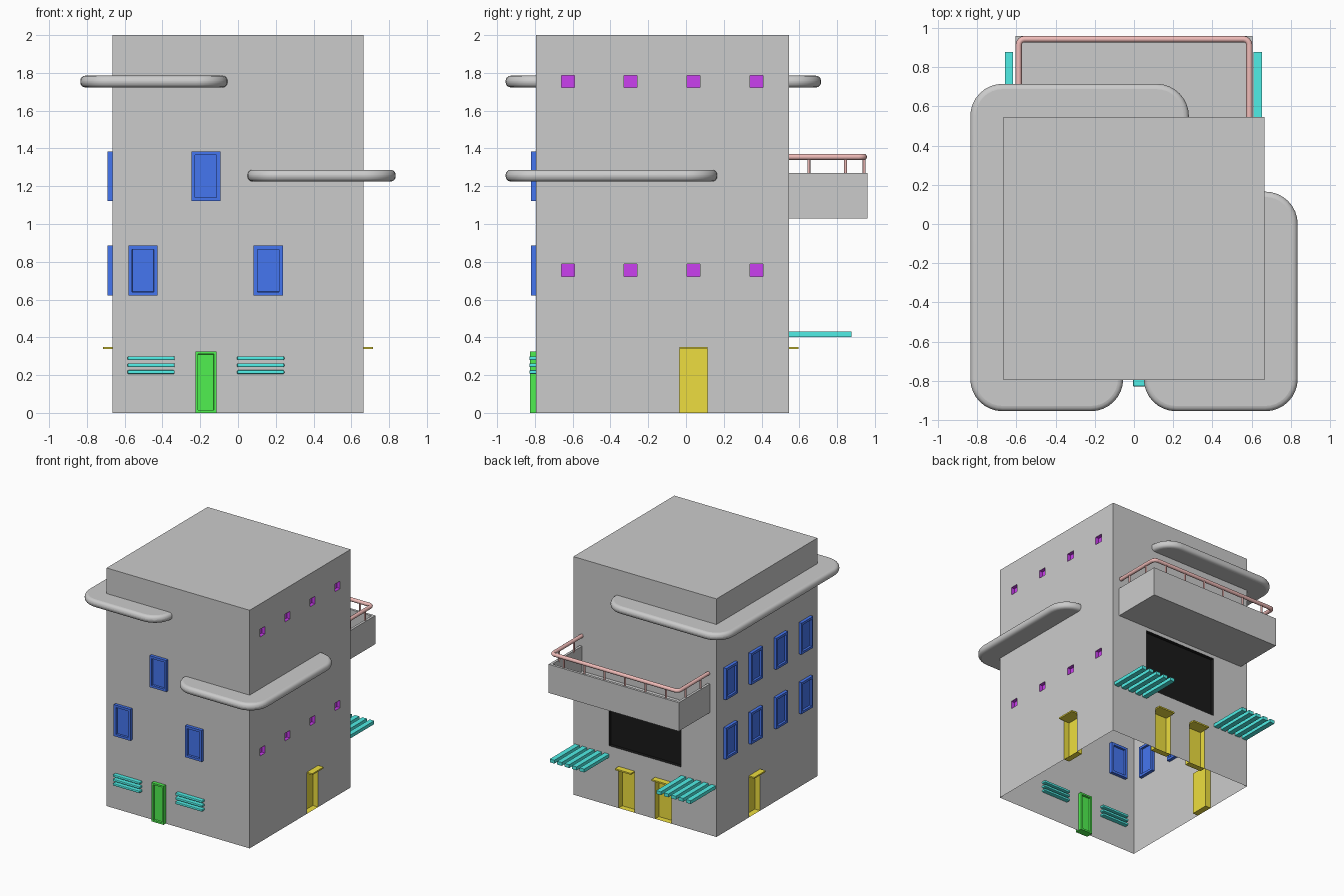
import bpy, bmesh
from math import radians, sin, cos
from mathutils import Matrix, Vector

if "Cube" in bpy.data.objects:
    bpy.data.objects.remove(bpy.data.objects["Cube"])


def material(name, rgb):
    m = bpy.data.materials.new(name)
    m.diffuse_color = (*rgb, 1)
    m.use_nodes = True
    m.node_tree.nodes["Principled BSDF"].inputs["Base Color"].default_value = m.diffuse_color
    return m


GREY = material("grey", (0.7, 0.7, 0.7))
BLUE = material("blue", (0.06, 0.18, 0.87))
GREEN = material("green", (0.08, 0.87, 0.08))
YELLOW = material("yellow", (0.85, 0.73, 0.05))
CYAN = material("cyan", (0.08, 0.85, 0.79))
PURPLE = material("purple", (0.6, 0.05, 0.87))
PINK = material("pink", (0.87, 0.5, 0.48))
BLACK = material("black", (0.01, 0.01, 0.01))

# Each wall: rotation about z and distance from the origin; local x runs along it, -y is out
WALLS = {"front": (0, 0.795), "right": (90, 0.665), "back": (180, 0.545), "left": (-90, 0.665)}


def wall_matrix(wall):
    angle, off = WALLS[wall]
    return Matrix.Rotation(radians(angle), 4, "Z") @ Matrix.Translation((0, -off, 0))


def finish(name, bm, *mats):
    me = bpy.data.meshes.new(name)
    bm.to_mesh(me)
    bm.free()
    ob = bpy.data.objects.new(name, me)
    bpy.context.collection.objects.link(ob)
    for m in mats:
        me.materials.append(m)
    return ob


def box(name, lo, hi, mat=None, wall=None, border=0, depth=0, bevel=0):
    """Box between two corners; border/depth sink a panel into its front and back."""
    bm = bmesh.new()
    lo, hi = Vector(lo), Vector(hi)
    bmesh.ops.create_cube(bm, size=1, matrix=Matrix.Translation((lo + hi) / 2) @ Matrix.Diagonal((*(hi - lo), 1)))
    if border:
        faces = [f for f in bm.faces if abs(f.normal.y) > 0.9]
        bmesh.ops.inset_individual(bm, faces=faces, thickness=border, depth=0)
        bmesh.ops.inset_individual(bm, faces=faces, thickness=0.001, depth=-depth)
    if bevel:
        bmesh.ops.bevel(bm, geom=bm.edges[:], offset=bevel, segments=2, affect="EDGES", profile=0.5)
    if wall:
        bm.transform(wall_matrix(wall))
    return finish(name, bm, *([mat] if mat else []))


# Building shell, open below, with niches (u0, u1, z0, z1, depth, material slot)
ROWS = (-0.625, -0.293, 0.04, 0.373)
door = lambda u: (u - 0.075, u + 0.075, 0, 0.34, 0.05, 1)
NICHES = {
    "front": [],
    "right": [door(0.04)] + [(y - 0.034, y + 0.034, z - 0.032, z + 0.032, 0.03, 2) for y in ROWS for z in (0.755, 1.755)],
    "back": [door(-0.17), door(0.17), (-0.335, 0.335, 0.5, 1.0, 0.03, 3)],
    "left": [door(-0.04)],
}
SPAN = {"front": (-0.665, 0.665), "right": (-0.795, 0.545), "back": (-0.665, 0.665), "left": (-0.545, 0.795)}
bm = bmesh.new()


def quad(m, pts, slot):
    f = bm.faces.new([bm.verts.new(m @ Vector(p)) for p in pts])
    f.material_index = slot


for wall, holes in NICHES.items():
    m = wall_matrix(wall)
    us = sorted({*SPAN[wall], *(h[0] for h in holes), *(h[1] for h in holes)})
    zs = sorted({0, 2, *(h[2] for h in holes), *(h[3] for h in holes)})
    for a, b in zip(us, us[1:]):
        for c, d in zip(zs, zs[1:]):
            u, z = (a + b) / 2, (c + d) / 2
            if not any(h[0] < u < h[1] and h[2] < z < h[3] for h in holes):
                quad(m, [(a, 0, c), (b, 0, c), (b, 0, d), (a, 0, d)], 0)
    for a, b, c, d, dep, slot in holes:
        ring = [(a, c), (b, c), (b, d), (a, d)]
        quad(m, [(u, dep, z) for u, z in ring], slot)
        for p, q in zip(ring, ring[1:] + ring[:1]):
            quad(m, [(p[0], 0, p[1]), (q[0], 0, q[1]), (q[0], dep, q[1]), (p[0], dep, p[1])], slot)
quad(Matrix(), [(-0.665, -0.795, 2), (0.665, -0.795, 2), (0.665, 0.545, 2), (-0.665, 0.545, 2)], 0)
bmesh.ops.remove_doubles(bm, verts=bm.verts[:], dist=1e-5)
finish("building", bm, GREY, YELLOW, PURPLE, BLACK)

# Canopies over the yellow doors
for wall, u in (("right", 0.04), ("left", -0.04), ("back", -0.17), ("back", 0.17)):
    box("door_canopy", (u - 0.075, -0.05, 0.338), (u + 0.075, 0.05, 0.35), YELLOW, wall)


# Framed windows and the front door
def window(wall, u, z):
    box("window", (u - 0.077, -0.026, z - 0.132), (u + 0.077, 0.026, z + 0.132), BLUE, wall, 0.028, 0.018)


for u, z in ((-0.503, 0.753), (0.16, 0.753), (-0.17, 1.253)):
    window("front", u, z)
for y in ROWS:
    for z in (0.753, 1.253):
        window("left", -y, z)
box("front_door", (-0.226, -0.03, 0), (-0.114, 0.03, 0.325), GREEN, "front", 0.02, 0.018)

# Slats beside the front door
for x in (-0.46, 0.12):
    for z in (0.216, 0.252, 0.289):
        box("front_slat", (x - 0.125, -0.034, z - 0.01), (x + 0.125, 0.034, z + 0.01), CYAN, "front", bevel=0.006)

# Slatted sunshades at the back
for x0 in (0.332, -0.658):
    for i in range(5):
        x = x0 + i * 0.0695
        box("sunshade_slat", (x, 0.53, 0.402), (x + 0.042, 0.877, 0.43), CYAN)

# Balcony tray, its inner rim hidden in the wall
bm = bmesh.new()
bmesh.ops.create_cube(bm, size=1, matrix=Matrix.Translation((0, 0.7375, 1.15)) @ Matrix.Diagonal((1.21, 0.445, 0.24, 1)))
top = [f for f in bm.faces if f.normal.z > 0.9]
bmesh.ops.inset_individual(bm, faces=top, thickness=0.03, depth=0)
bmesh.ops.inset_individual(bm, faces=top, thickness=0.001, depth=-0.21)
finish("balcony", bm)


def arc(cx, cy, r, a0, a1, n=8):
    return [(cx + r * cos(radians(a0 + (a1 - a0) * i / n)), cy + r * sin(radians(a0 + (a1 - a0) * i / n)))
            for i in range(n + 1)]


# Handrail and its posts
path = [(0.588, 0.54)] + arc(0.558, 0.913, 0.03, 0, 90, 4) + arc(-0.558, 0.913, 0.03, 90, 180, 4) + [(-0.588, 0.54)]
cu = bpy.data.curves.new("handrail", "CURVE")
cu.dimensions = "3D"
cu.bevel_depth = 0.016
cu.bevel_resolution = 3
cu.use_fill_caps = True
sp = cu.splines.new("POLY")
sp.points.add(len(path) - 1)
for p, (x, y) in zip(sp.points, path):
    p.co = (x, y, 1.355, 1)
cu.materials.append(PINK)
bpy.context.collection.objects.link(bpy.data.objects.new("handrail", cu))
posts = [(s * x, 0.943) for s in (-1, 1) for x in (0.095, 0.285, 0.475)]
posts += [(s * 0.588, y) for s in (-1, 1) for y in (0.65, 0.845)]
for x, y in posts:
    bm = bmesh.new()
    bmesh.ops.create_cone(bm, segments=10, radius1=0.008, radius2=0.008, depth=0.1, cap_ends=True,
                          matrix=Matrix.Translation((x, y, 1.305)))
    for f in bm.faces:
        f.smooth = len(f.verts) == 4
    finish("rail_post", bm, PINK)


# Rounded ledges wrapping the corners
def ledge(name, outline, z0, z1):
    bm = bmesh.new()
    f = bm.faces.new([bm.verts.new((x, y, z0)) for x, y in outline])
    up = bmesh.ops.extrude_face_region(bm, geom=[f], use_keep_orig=True)["geom"]
    bmesh.ops.translate(bm, vec=(0, 0, z1 - z0), verts=[v for v in up if isinstance(v, bmesh.types.BMVert)])
    bmesh.ops.recalc_face_normals(bm, faces=bm.faces[:])
    ob = finish(name, bm)
    mod = ob.modifiers.new("round", "BEVEL")
    mod.width, mod.segments, mod.angle_limit = 0.027, 4, radians(60)
    mod.use_clamp_overlap = False
    bpy.context.view_layer.objects.active = ob
    ob.select_set(True)
    bpy.ops.object.shade_smooth_by_angle(angle=radians(35))
    ob.select_set(False)


R = 0.165
ledge("upper_ledge", arc(-0.22, -0.79, R, 0, -90) + arc(-0.67, -0.79, R, 270, 180) + arc(-0.67, 0.55, R, 180, 90)
      + arc(0.115, 0.55, R, 90, 0) + [(0.28, 0.5), (-0.62, 0.5), (-0.62, -0.74), (-0.055, -0.74)], 1.723, 1.785)
ledge("lower_ledge", arc(0.215, -0.79, R, 180, 270) + arc(0.67, -0.79, R, 270, 360) + arc(0.67, 0, R, 0, 90)
      + [(0.61, 0.165), (0.61, -0.74), (0.05, -0.74)], 1.225, 1.287)
